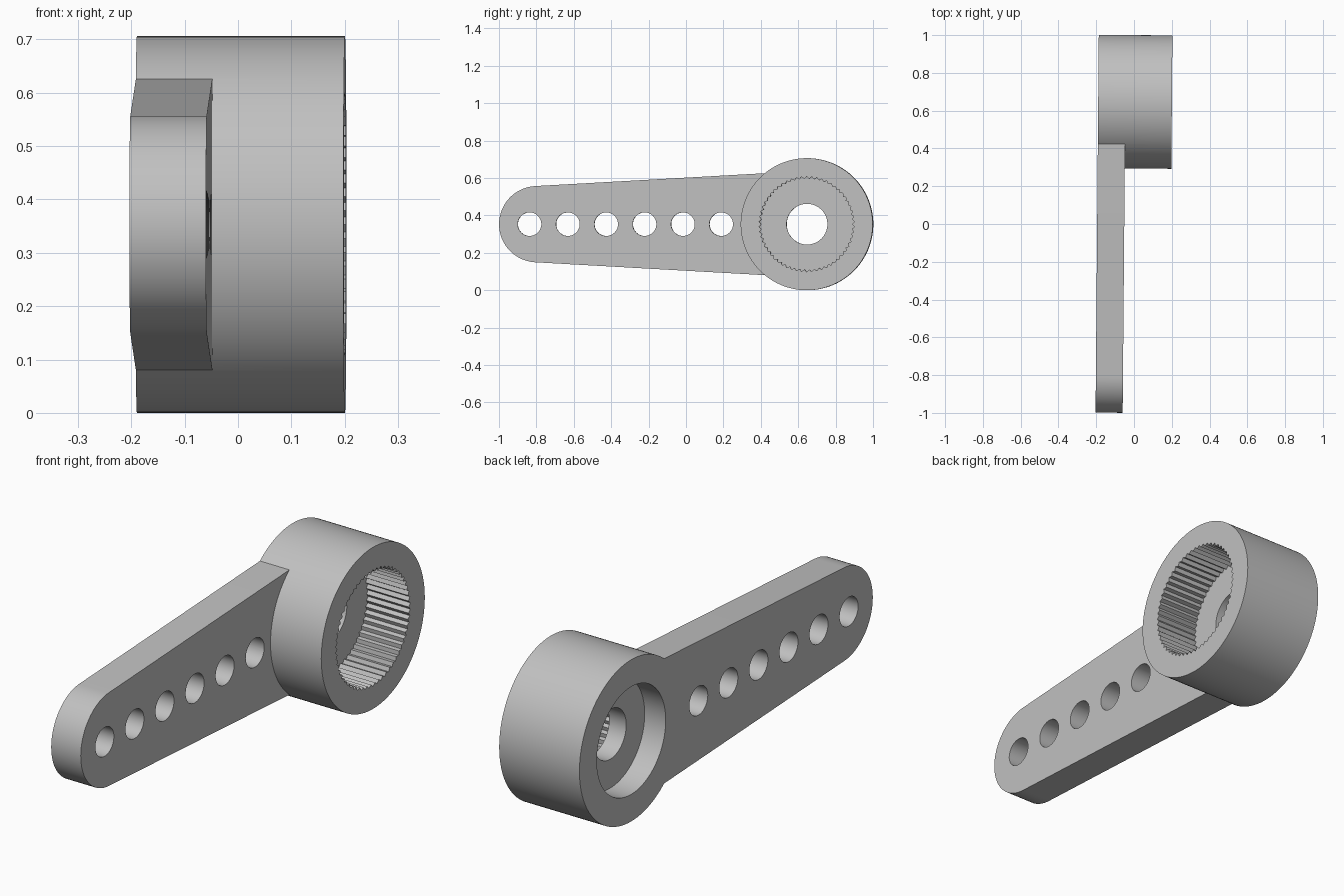
import bpy, bmesh, math
from mathutils import Matrix

if "Cube" in bpy.data.objects:
    bpy.data.objects.remove(bpy.data.objects["Cube"])

HUB_Y, MID_Z = 0.647, 0.353
HUB_R, HALF_X = 0.353, 0.195
ARM_X = -0.0515           # inner face of the arm plate
TIP_Y, TIP_R, SLOPE = -0.796, 0.204, 0.056


def circle(y, r, n):
    return [(y + r * math.cos(2 * math.pi * i / n),
             MID_Z + r * math.sin(2 * math.pi * i / n)) for i in range(n)]


def prism(name, points, x0, x1):
    """Extrude a y-z outline along x."""
    bm = bmesh.new()
    face = bm.faces.new([bm.verts.new((x0, y, z)) for y, z in points])
    ext = bmesh.ops.extrude_face_region(bm, geom=[face])
    verts = [g for g in ext["geom"] if isinstance(g, bmesh.types.BMVert)]
    bmesh.ops.translate(bm, verts=verts, vec=(x1 - x0, 0, 0))
    bmesh.ops.recalc_face_normals(bm, faces=bm.faces)
    mesh = bpy.data.meshes.new(name)
    bm.to_mesh(mesh)
    bm.free()
    obj = bpy.data.objects.new(name, mesh)
    bpy.context.collection.objects.link(obj)
    return obj


def combine(target, other, operation):
    """Apply a boolean and drop the helper object."""
    mod = target.modifiers.new("bool", "BOOLEAN")
    mod.operation, mod.solver, mod.object = operation, "EXACT", other
    bpy.context.view_layer.objects.active = target
    bpy.ops.object.modifier_apply(modifier=mod.name)
    bpy.data.objects.remove(other)


# Hub drum
horn = prism("servo_horn", circle(HUB_Y, HUB_R, 120), -HALF_X, HALF_X)

# Tapered arm with a rounded tip
tilt = math.atan(SLOPE)
a0, a1 = math.pi / 2 + tilt, 1.5 * math.pi - tilt
outline = [(TIP_Y + TIP_R * math.cos(a0 + (a1 - a0) * i / 40),
            MID_Z + TIP_R * math.sin(a0 + (a1 - a0) * i / 40)) for i in range(41)]
root_y = 0.55
root_h = outline[0][1] - MID_Z + SLOPE * (root_y - outline[0][0])
outline += [(root_y, MID_Z - root_h), (root_y, MID_Z + root_h)]
combine(horn, prism("arm", outline, -HALF_X, ARM_X), "UNION")

# Splined bore on one side of the hub
TEETH = 58
spline = []
for i in range(TEETH * 2):
    r = 0.255 if i % 2 else 0.243
    a = math.pi * i / TEETH
    spline.append((HUB_Y + r * math.cos(a), MID_Z + r * math.sin(a)))
combine(horn, prism("spline_cutter", spline, -0.01, 0.4), "DIFFERENCE")

# Screw recess on the other side, and the screw hole through the web
combine(horn, prism("recess_cutter", circle(HUB_Y, 0.235, 96), -0.4, -0.093), "DIFFERENCE")
combine(horn, prism("screw_cutter", circle(HUB_Y, 0.109, 64), -0.3, 0.3), "DIFFERENCE")

# Row of linkage holes
for i in range(6):
    combine(horn, prism("hole_cutter", circle(-0.837 + 0.205 * i, 0.063, 48), -0.4, 0.1),
            "DIFFERENCE")

# Whole part sits very slightly turned about z
horn.data.transform(Matrix.Rotation(-0.0085, 4, "Z"))

grey = bpy.data.materials.new("light grey plastic")
grey.diffuse_color = (0.53, 0.53, 0.53, 1)
grey.use_nodes = True
grey.node_tree.nodes["Principled BSDF"].inputs["Base Color"].default_value = grey.diffuse_color
horn.data.materials.clear()
horn.data.materials.append(grey)

bpy.ops.object.select_all(action="DESELECT")
horn.select_set(True)
bpy.context.view_layer.objects.active = horn
bpy.ops.object.shade_smooth_by_angle(angle=math.radians(25))
